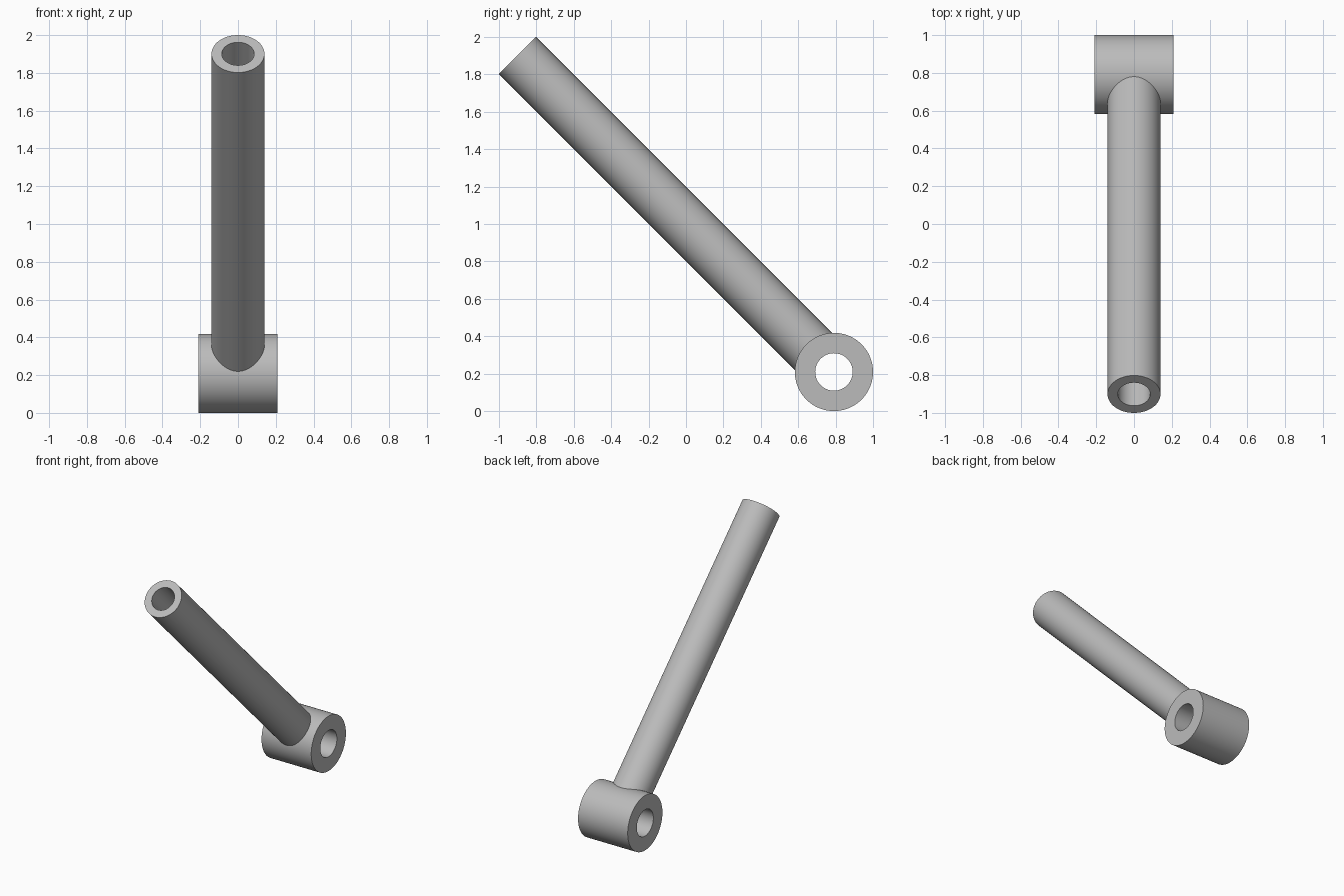
import bpy
import bmesh
import math
from mathutils import Matrix, Vector

if "Cube" in bpy.data.objects:
    bpy.data.objects.remove(bpy.data.objects["Cube"], do_unlink=True)

SIDES = 96
BOSS_R, BOSS_HOLE = 0.209, 0.1
TUBE_R, TUBE_HOLE = 0.14, 0.086

steel = bpy.data.materials.new("grey metal")
steel.use_nodes = True
GREY = (0.5, 0.5, 0.5, 1)
steel.diffuse_color = GREY
steel.node_tree.nodes["Principled BSDF"].inputs["Base Color"].default_value = GREY


def hollow_cylinder(name, outer, inner, start, end, origin, axis):
    """Thick-walled cylinder running from start to end along an axis."""
    bm = bmesh.new()
    profile = [(outer, start), (outer, end), (inner, end), (inner, start)]
    rings = []
    for radius, height in profile:
        ring = bmesh.ops.create_circle(bm, segments=SIDES, radius=radius,
                                       matrix=Matrix.Translation((0, 0, height)))
        rings.append(ring["verts"])
    for a, b in zip(rings, rings[1:] + rings[:1]):
        for i in range(SIDES):
            j = (i + 1) % SIDES
            bm.faces.new((a[i], a[j], b[j], b[i]))
    bmesh.ops.recalc_face_normals(bm, faces=bm.faces)
    turn = Vector(axis).to_track_quat("Z", "Y").to_matrix().to_4x4()
    bm.transform(Matrix.Translation(origin) @ turn)
    mesh = bpy.data.meshes.new(name)
    bm.to_mesh(mesh)
    bm.free()
    mesh.materials.append(steel)
    obj = bpy.data.objects.new(name, mesh)
    bpy.context.collection.objects.link(obj)
    bpy.ops.object.select_all(action="DESELECT")
    obj.select_set(True)
    bpy.context.view_layer.objects.active = obj
    bpy.ops.object.shade_smooth_by_angle(angle=math.radians(30))
    return obj


pivot = (0, 1 - BOSS_R, BOSS_R)

# Cross boss with its pin hole
hollow_cylinder("pivot_boss", BOSS_R, BOSS_HOLE, -BOSS_R, BOSS_R, pivot, (1, 0, 0))

# Sloping tube, its foot buried in the boss wall
tube_length = (2 - BOSS_R) * math.sqrt(2) - TUBE_R
hollow_cylinder("arm_tube", TUBE_R, TUBE_HOLE, 0.12, tube_length, pivot, (0, -1, 1))
